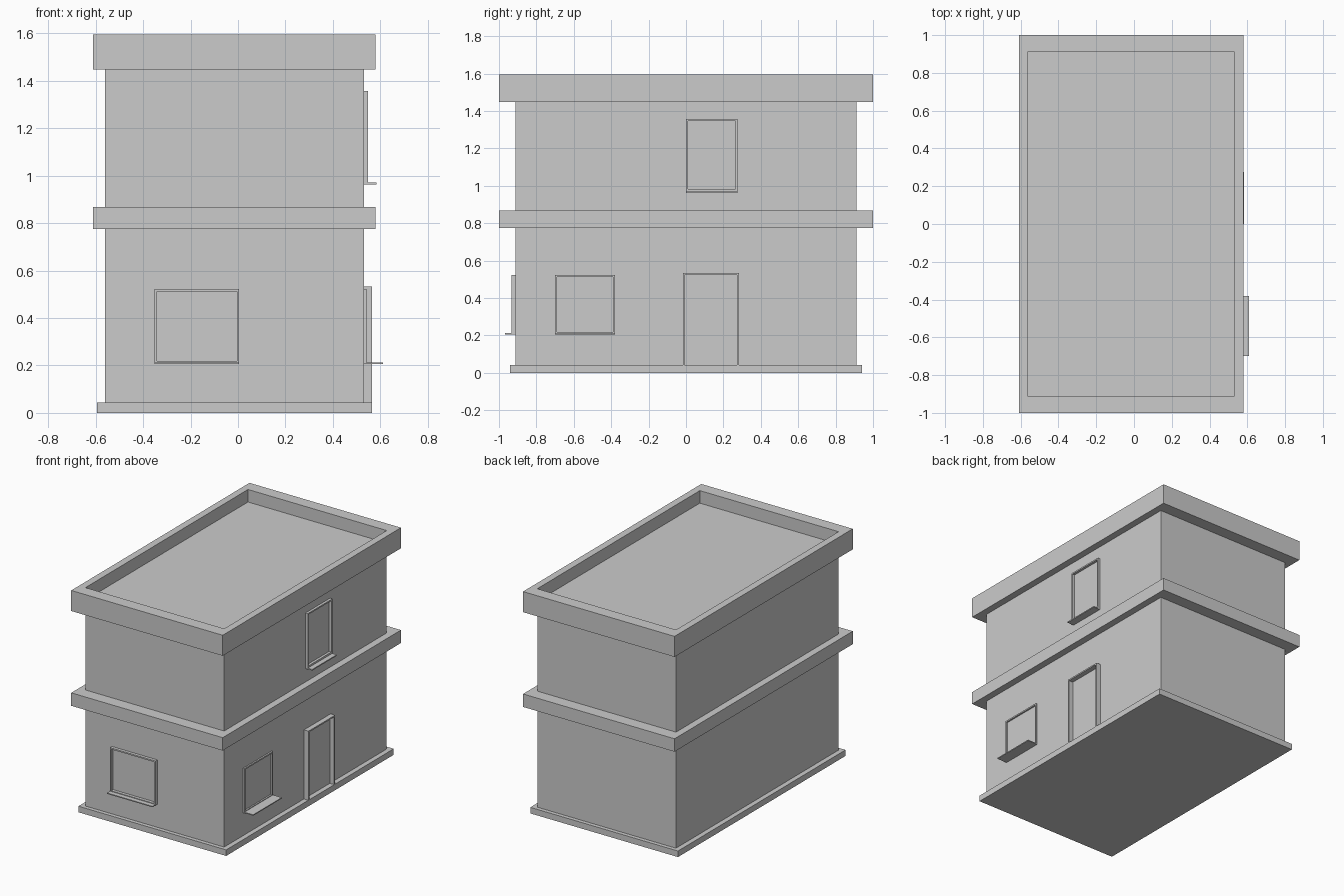
import bpy, bmesh
from mathutils import Matrix, Vector

if "Cube" in bpy.data.objects:
    bpy.data.objects.remove(bpy.data.objects["Cube"])

WALL_X = (-0.56, 0.53)
WALL_Y = (-0.912, 0.912)


def finish(name, bm):
    bmesh.ops.recalc_face_normals(bm, faces=bm.faces[:])
    mesh = bpy.data.meshes.new(name)
    bm.to_mesh(mesh)
    bm.free()
    obj = bpy.data.objects.new(name, mesh)
    bpy.context.collection.objects.link(obj)
    return obj


def box(name, xs, ys, zs):
    bm = bmesh.new()
    lo, hi = Vector((xs[0], ys[0], zs[0])), Vector((xs[1], ys[1], zs[1]))
    bmesh.ops.create_cube(bm, size=1, matrix=Matrix.Translation((lo + hi) / 2)
                          @ Matrix.Diagonal((*(hi - lo), 1)))
    return finish(name, bm)


def frame(name, place, us, zs, depth, t=0.01, bottom=0.01):
    """Picture frame standing out from a wall; bottom=0 leaves a door opening."""
    (u0, u1), (z0, z1) = us, zs
    if bottom:
        outer = [(u0, z0), (u1, z0), (u1, z1), (u0, z1)]
        inner = [(u0 + t, z0 + bottom), (u1 - t, z0 + bottom),
                 (u1 - t, z1 - t), (u0 + t, z1 - t)]
    else:
        outer = [(u0, z0), (u0, z1), (u1, z1), (u1, z0)]
        inner = [(u0 + t, z0), (u0 + t, z1 - t), (u1 - t, z1 - t), (u1 - t, z0)]
    bm = bmesh.new()
    o = [bm.verts.new(place(u, depth, z)) for u, z in outer]
    i = [bm.verts.new(place(u, depth, z)) for u, z in inner]
    ob = [bm.verts.new(place(u, 0, z)) for u, z in outer]
    ib = [bm.verts.new(place(u, 0, z)) for u, z in inner]
    for a in range(4 if bottom else 3):
        b = (a + 1) % 4
        bm.faces.new((o[a], o[b], i[b], i[a]))
        bm.faces.new((o[a], o[b], ob[b], ob[a]))
        bm.faces.new((i[a], i[b], ib[b], ib[a]))
    return finish(name, bm)


def on_front(u, d, z):
    return (u, WALL_Y[0] - d, z)


def on_right(u, d, z):
    return (WALL_X[1] + d, u, z)


# Plinth, storeys and floor band
box("plinth", (-0.595, 0.565), (-0.94, 0.94), (0, 0.043))
box("ground_floor_walls", WALL_X, WALL_Y, (0.043, 0.775))
box("floor_band", (-0.61, 0.58), (-1, 1), (0.775, 0.867))
box("upper_floor_walls", WALL_X, WALL_Y, (0.867, 1.448))

# Roof slab with a sunken deck behind the parapet
roof = box("roof_parapet", (-0.61, 0.58), (-1, 1), (1.448, 1.594))
bm = bmesh.new()
bm.from_mesh(roof.data)
top = max(bm.faces, key=lambda f: f.calc_center_median().z)
bmesh.ops.inset_region(bm, faces=[top], thickness=0.05)
for v in top.verts:
    v.co.x = WALL_X[0] if v.co.x < 0 else WALL_X[1]
    v.co.y = WALL_Y[0] if v.co.y < 0 else WALL_Y[1]
deck = bmesh.ops.extrude_discrete_faces(bm, faces=[top])["faces"][0]
for v in deck.verts:
    v.co.z = 1.505
bm.to_mesh(roof.data)
bm.free()

# Windows and door
frame("front_window_frame", on_front, (-0.352, 0.005), (0.208, 0.522), 0.022)
frame("side_window_frame", on_right, (-0.70, -0.38), (0.208, 0.522), 0.011)
frame("upper_window_frame", on_right, (0.0, 0.275), (0.965, 1.357), 0.018, bottom=0.018)
frame("door_frame", on_right, (-0.017, 0.283), (0.043, 0.533), 0.035, bottom=0)

# Window sills
box("front_window_sill", (-0.352, 0.005), (-0.967, WALL_Y[0]), (0.206, 0.213))
box("side_window_sill", (WALL_X[1], 0.61), (-0.70, -0.38), (0.206, 0.213))
box("upper_window_sill", (WALL_X[1], 0.583), (0.0, 0.275), (0.962, 0.97))
